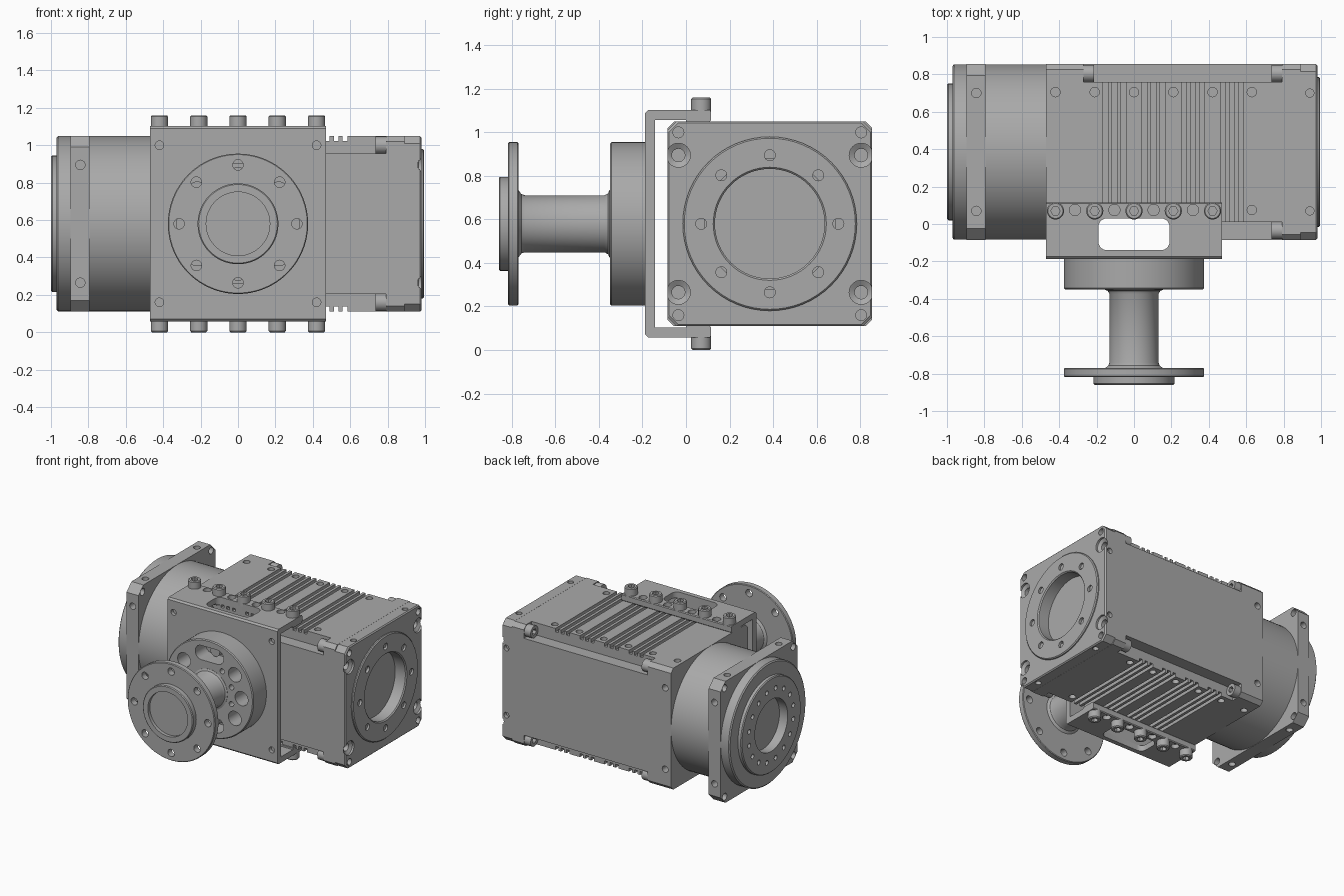
import bpy, bmesh
from math import sin, cos, pi

if "Cube" in bpy.data.objects:
    bpy.data.objects.remove(bpy.data.objects["Cube"])

grey = bpy.data.materials.new("machined_grey")
grey.use_nodes = True
grey.diffuse_color = (0.4, 0.4, 0.4, 1)
grey.node_tree.nodes["Principled BSDF"].inputs["Base Color"].default_value = grey.diffuse_color

X, Y, Z = 0, 1, 2
CY, CZ = 0.385, 0.58       # axis of the housing
H = 0.47                   # half width of the housing
SIGNS = (-1, 1)
CORNERS = [(a, b) for a in SIGNS for b in SIGNS]
parts = []


def loft(bm, loops, axis):
    """Skin a list of (outline, position along axis) and cap both ends."""
    rings = []
    for pts, t in loops:
        ring = []
        for p in pts:
            co = list(p)
            co.insert(axis, t)
            ring.append(bm.verts.new(co))
        rings.append(ring)
    n = len(rings[0])
    for a, b in zip(rings, rings[1:]):
        for i in range(n):
            j = (i + 1) % n
            bm.faces.new((a[i], a[j], b[j], b[i]))
    bm.faces.new(rings[0])
    bm.faces.new(rings[-1])


def circle(r, c=(0, 0), n=64, turn=0):
    return [(c[0] + r * cos(2 * pi * i / n + turn), c[1] + r * sin(2 * pi * i / n + turn))
            for i in range(n)]


def lathe(bm, profile, axis, c, n=64):
    loft(bm, [(circle(r, c, n), t) for r, t in profile], axis)


def rods(bm, centres, r, t0, t1, axis, n=24):
    for c in centres:
        lathe(bm, [(r, t0), (r, t1)], axis, c, n)


def box(bm, x0, x1, y0, y1, z0, z1):
    loft(bm, [([(x0, y0), (x1, y0), (x1, y1), (x0, y1)], z) for z in (z0, z1)], Z)


def octagon(h, c):
    k = h - c
    return [(CY + a, CZ + b) for a, b in
            [(-k, -h), (k, -h), (h, -k), (h, k), (k, h), (-k, h), (-h, k), (-h, -k)]]


def slot(cx, cy, hx, hy, r):
    """Rounded rectangle outline."""
    pts = []
    for q, (sx, sy) in enumerate([(1, 1), (-1, 1), (-1, -1), (1, -1)]):
        for i in range(7):
            a = (q + i / 6) * pi / 2
            pts.append((cx + sx * (hx - r) + r * cos(a), cy + sy * (hy - r) + r * sin(a)))
    return pts


def bolt_circle(r, n, c, turn=0):
    return circle(r, c, n, turn)


def make(name, bm, part=True):
    bmesh.ops.recalc_face_normals(bm, faces=bm.faces)
    me = bpy.data.meshes.new(name)
    bm.to_mesh(me)
    bm.free()
    me.materials.append(grey)
    ob = bpy.data.objects.new(name, me)
    bpy.context.collection.objects.link(ob)
    if part:
        parts.append(ob)
    return ob


def cut(ob, bm):
    """Subtract the solids in bm from ob and bake the result."""
    tool = make("cutter", bm, False)
    tool.hide_render = True
    mod = ob.modifiers.new("cut", "BOOLEAN")
    mod.operation, mod.solver, mod.object = "DIFFERENCE", "EXACT", tool
    dg = bpy.context.evaluated_depsgraph_get()
    me = bpy.data.meshes.new_from_object(ob.evaluated_get(dg))
    ob.modifiers.clear()
    ob.data = me
    bpy.data.objects.remove(tool)


axis_c = (CY, CZ)
corner_holes = [(CY + a * 0.42, CZ + b * 0.42) for a, b in CORNERS]

# Housing body: stepped long edges, cooling grooves, tapped holes
bm = bmesh.new()
loft(bm, [(octagon(H, 0.03), -H), (octagon(H, 0.03), 0.89)], X)
body = make("housing_body", bm)
bm = bmesh.new()
for a, b in CORNERS:
    y, z = sorted((a * 0.375, a * 0.6)), sorted((b * 0.375, b * 0.6))
    box(bm, -0.27, 0.79, CY + y[0], CY + y[1], CZ + z[0], CZ + z[1])
cut(body, bm)
bm = bmesh.new()
for s in SIGNS:
    z = sorted((s * 0.443, s * 0.6))
    for group in range(4):
        for k in (-1, 0, 1):
            x = -0.105 + group * 0.21 + k * 0.048
            box(bm, x - 0.013, x + 0.013, CY - 0.4, CY + 0.4, CZ + z[0], CZ + z[1])
    holes = [(-0.42 + 0.21 * i, 0.705) for i in range(6)] + [(0.63, 0.075), (-0.42, 0.075)]
    rods(bm, holes, 0.025, CZ + s * 0.42, CZ + s * 0.6, Z)
rods(bm, [(-0.42, CZ + s * 0.315) for s in SIGNS], 0.025, 0.8, 0.9, Y)
cut(body, bm)
bm = bmesh.new()
box(bm, -0.25, 0.25, -0.2, 0.03, 0, 1.2)
cut(body, bm)

# Socket screws lying in the stepped edges
bm = bmesh.new()
rods(bm, corner_holes, 0.046, 0.735, 0.795, X)
rods(bm, corner_holes, 0.046, -0.275, -0.215, X)
edge_screws = make("edge_screws", bm)
bm = bmesh.new()
for c in corner_holes:
    for t in (0.735, -0.215):
        loft(bm, [(circle(0.024, c, 6), t - 0.03), (circle(0.024, c, 6), t + 0.03)], X)
cut(edge_screws, bm)

# Right end plate with raised pilot ring and bore
bm = bmesh.new()
loft(bm, [(octagon(H, 0.04), 0.891), (octagon(H, 0.04), 0.972), (octagon(H - 0.008, 0.04), 0.98)], X)
plate = make("end_plate", bm)
bm = bmesh.new()
lathe(bm, [(0.3, 0.8), (0.3, 1.1)], X, axis_c)
rods(bm, corner_holes, 0.025, 0.93, 1.1, X)
for a, b in CORNERS:
    lathe(bm, [(0.03, 0.91), (0.03, 0.95), (0.055, 0.965), (0.055, 1.1)], X,
          (CY + a * 0.42, CZ + b * 0.315), 32)
for s in SIGNS:
    rods(bm, [(0.94, CY + a * 0.315) for a in SIGNS], 0.022, CZ + s * 0.44, CZ + s * 0.6, Z)
rods(bm, [(0.94, CZ + s * 0.26) for s in SIGNS], 0.022, 0.825, 0.95, Y)
cut(plate, bm)
bm = bmesh.new()
lathe(bm, [(0.4, 0.9), (0.4, 0.988), (0.393, 0.995), (0.26, 0.995), (0.252, 0.987), (0.252, 0.86)], X, axis_c)
pilot = make("pilot_ring", bm)
bm = bmesh.new()
rods(bm, bolt_circle(0.315, 8, axis_c), 0.025, 0.94, 1.1, X)
cut(pilot, bm)

# Left output barrel with stepped face and bore
bm = bmesh.new()
lathe(bm, [(0.469, -H + 0.01), (0.469, -0.962), (0.46, -0.97), (0.365, -0.97), (0.365, -0.993),
           (0.358, -1), (0.2, -1), (0.2, -0.93)], X, axis_c, 96)
barrel = make("output_barrel", bm)
bm = bmesh.new()
rods(bm, bolt_circle(0.275, 16, axis_c, pi / 16), 0.018, -1.1, -0.95, X, 16)
cut(barrel, bm)

# Square mounting flange around the barrel
bm = bmesh.new()
loft(bm, [(octagon(H, 0.06), -0.895), (octagon(H, 0.06), -0.793)], X)
flange = make("square_flange", bm)
bm = bmesh.new()
lathe(bm, [(0.46, -1.1), (0.46, -0.7)], X, axis_c)
rods(bm, corner_holes, 0.027, -1, -0.7, X)
for s in SIGNS:
    rods(bm, [(-0.843, CY + a * 0.315) for a in SIGNS], 0.025, CZ + s * 0.41, CZ + s * 0.6, Z)
    rods(bm, [(-0.843, CZ + a * 0.315) for a in SIGNS], 0.025, CY + s * 0.41, CY + s * 0.6, Y)
cut(flange, bm)

# U-shaped bracket wrapped over the housing
upper = [(-0.143, 0.477), (0, 0.477), (0, 0.465), (0.105, 0.465), (0.115, 0.475),
         (0.115, 0.515), (0.11, 0.522), (-0.175, 0.522), (-0.188, 0.509)]
outline = [(y, CZ + z) for y, z in upper] + [(y, CZ - z) for y, z in reversed(upper)]
bm = bmesh.new()
loft(bm, [(outline, -H), (outline, H)], X)
bracket = make("bracket", bm)
bm = bmesh.new()
window = slot(0, -0.055, 0.19, 0.085, 0.045)
for s in SIGNS:
    loft(bm, [(window, CZ + s * 0.4), (window, CZ + s * 0.6)], Z)
    rods(bm, [(x, 0.075) for x in (-0.315, -0.105, 0.105, 0.315)], 0.03, CZ + s * 0.49, CZ + s * 0.6, Z)
rods(bm, [(a * 0.42, CZ + b * 0.42) for a, b in CORNERS], 0.023, -0.3, -0.16, Y)
cut(bracket, bm)

# Bracket bolts, top and bottom
bolts = [(-0.42 + 0.21 * i, 0.07) for i in range(5)]
bm = bmesh.new()
for s in SIGNS:
    for c in bolts:
        lathe(bm, [(0.046, CZ + s * 0.5), (0.046, CZ + s * 0.573), (0.04, CZ + s * 0.58)], Z, c, 32)
heads = make("bracket_bolts", bm)
bm = bmesh.new()
for s in SIGNS:
    for c in bolts:
        loft(bm, [(circle(0.025, c, 6), CZ + s * t) for t in (0.545, 0.6)], Z)
cut(heads, bm)

# Front hub with bolt holes and two windows
front_c = (0, CZ)
bm = bmesh.new()
lathe(bm, [(0.375, -0.18), (0.375, -0.343), (0.368, -0.35)], Y, front_c, 96)
hub = make("front_hub", bm)
bm = bmesh.new()
for s in SIGNS:
    for k in (-1, 0, 1):
        a = k * 0.66 + (pi if s < 0 else 0)
        rods(bm, [(0.275 * cos(a), CZ + 0.275 * sin(a))], 0.055, -0.4, -0.2, Y, 32)
        rods(bm, [(0.2 * cos(a + 0.33), CZ + 0.2 * sin(a + 0.33))], 0.02, -0.4, -0.3, Y)
    opening = slot(0, CZ + s * 0.265, 0.12, 0.055, 0.05)
    loft(bm, [(opening, -0.4), (opening, -0.22)], Y)
cut(hub, bm)

# Screws seen inside the hub windows
bm = bmesh.new()
rods(bm, [(0, CZ + s * 0.265) for s in SIGNS], 0.04, -0.21, -0.28, Y)
make("hub_screws", bm)

# Front shaft with filleted ends, flange and recessed pilot
bm = bmesh.new()
lathe(bm, [(0.155, -0.34), (0.155, -0.352), (0.14, -0.358), (0.131, -0.375), (0.131, -0.74),
           (0.137, -0.757), (0.155, -0.77), (0.37, -0.77), (0.375, -0.775), (0.375, -0.813),
           (0.37, -0.819), (0.216, -0.819), (0.216, -0.854), (0.21, -0.86), (0.17, -0.86),
           (0.17, -0.835)], Y, front_c, 96)
shaft = make("shaft_flange", bm)
bm = bmesh.new()
rods(bm, bolt_circle(0.315, 8, front_c), 0.028, -0.9, -0.7, Y)
cut(shaft, bm)

# Smooth the round surfaces and keep the machined edges crisp
bpy.ops.object.select_all(action="DESELECT")
for ob in parts:
    ob.select_set(True)
bpy.context.view_layer.objects.active = body
bpy.ops.object.shade_smooth_by_angle(angle=0.5)
